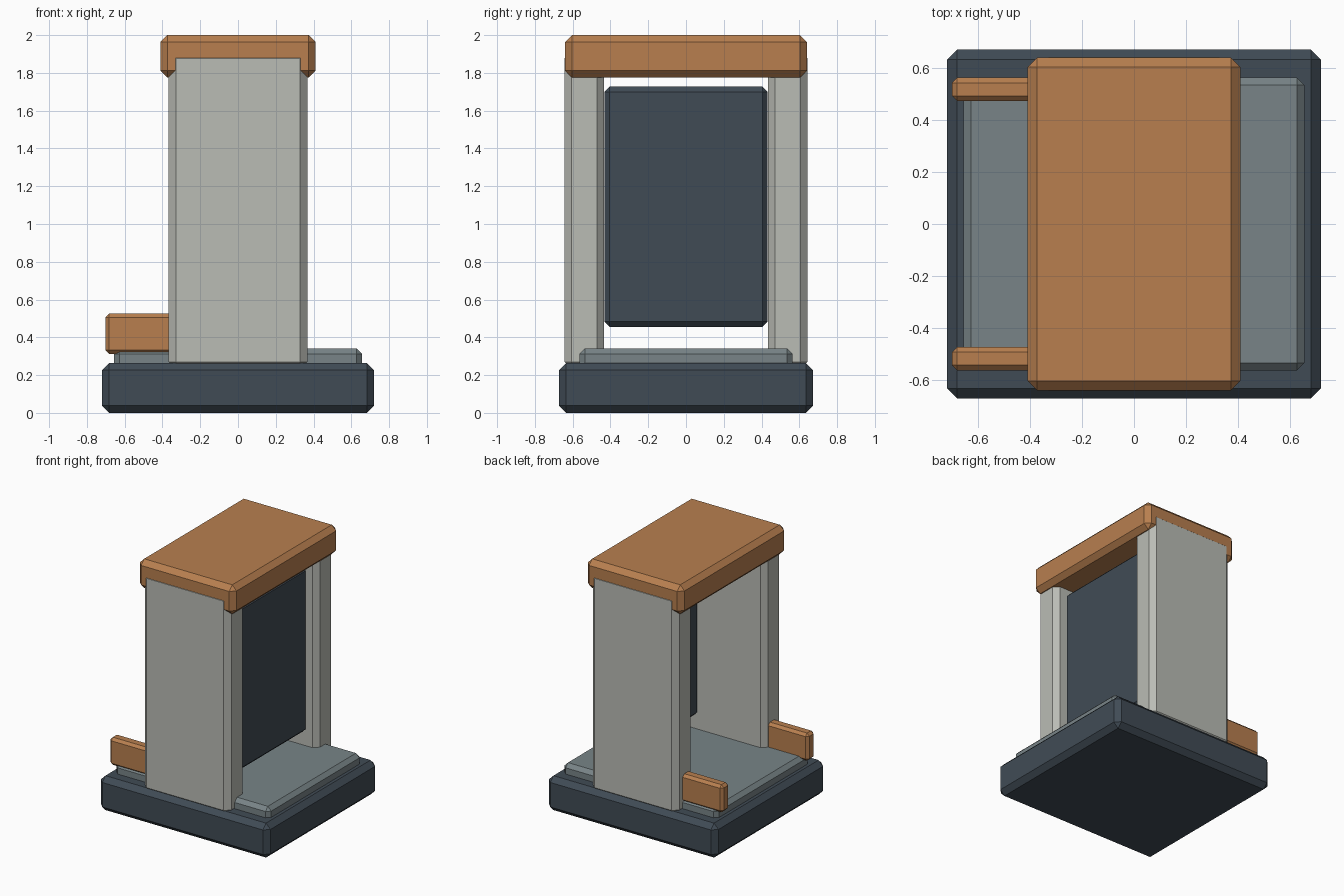
import bpy
import bmesh

if "Cube" in bpy.data.objects:
    bpy.data.objects.remove(bpy.data.objects["Cube"])


def srgb(r, g, b):
    def lin(c):
        c /= 255
        return c / 12.92 if c <= 0.04045 else ((c + 0.055) / 1.055) ** 2.4
    return (lin(r), lin(g), lin(b), 1)


def material(name, rgb):
    m = bpy.data.materials.new(name)
    m.diffuse_color = srgb(*rgb)
    m.use_nodes = True
    m.node_tree.nodes["Principled BSDF"].inputs["Base Color"].default_value = m.diffuse_color
    return m


slate = material("dark slate", (64, 75, 85))
grey = material("blue grey", (120, 132, 135))
stone = material("pale stone", (186, 188, 181))
copper = material("copper brown", (184, 127, 79))


def box(name, x, y, z, bevel, mat):
    """Box spanning the (min, max) ranges, with one flat chamfer on every edge."""
    bm = bmesh.new()
    bmesh.ops.create_cube(bm, size=1)
    for v in bm.verts:
        for i, (lo, hi) in enumerate((x, y, z)):
            v.co[i] = hi if v.co[i] > 0 else lo
    bmesh.ops.bevel(bm, geom=bm.edges[:], offset=bevel, offset_type='OFFSET',
                    segments=1, profile=0.5, affect='EDGES')
    bmesh.ops.recalc_face_normals(bm, faces=bm.faces[:])
    mesh = bpy.data.meshes.new(name)
    bm.to_mesh(mesh)
    bm.free()
    mesh.materials.append(mat)
    obj = bpy.data.objects.new(name, mesh)
    bpy.context.collection.objects.link(obj)
    return obj


# Base block and the floor plate set into it
box("base", (-0.72, 0.72), (-0.672, 0.672), (0, 0.264), 0.038, slate)
box("floor_plate", (-0.657, 0.657), (-0.564, 0.564), (0.22, 0.341), 0.029, grey)

# Front and back pillars, each with a short side rail
for side, s in (("front", -1), ("back", 1)):
    box(side + "_pillar", (-0.367, 0.367), sorted((s * 0.434, s * 0.643)),
        (0.232, 1.915), 0.038, stone)
    box(side + "_rail", (-0.702, -0.25), sorted((s * 0.474, s * 0.564)),
        (0.313, 0.525), 0.02, copper)

# Hanging panel between the pillars
box("panel", (0.19, 0.29), (-0.432, 0.432), (0.456, 1.727), 0.028, slate)

# Lintel across the top
box("lintel", (-0.411, 0.411), (-0.641, 0.641), (1.776, 2.0), 0.037, copper)
